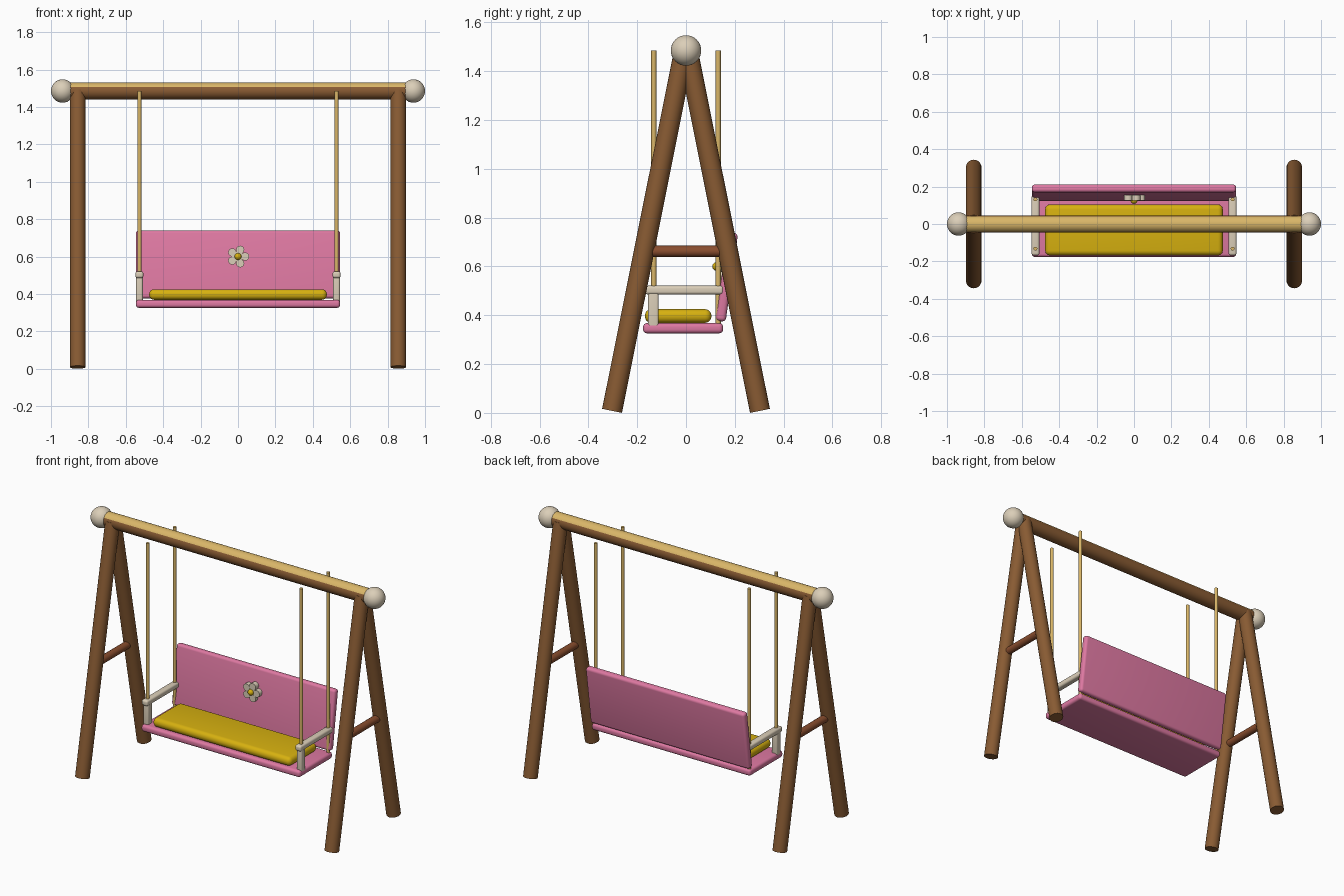
import bpy, bmesh, math
from mathutils import Vector

if "Cube" in bpy.data.objects:
    bpy.data.objects.remove(bpy.data.objects["Cube"])


def material(name, rgb):
    m = bpy.data.materials.new(name)
    m.diffuse_color = (*rgb, 1)
    m.use_nodes = True
    m.node_tree.nodes["Principled BSDF"].inputs["Base Color"].default_value = m.diffuse_color
    return m


BROWN = material("wood brown", (0.25, 0.105, 0.033))
RED = material("reddish brown", (0.25, 0.075, 0.027))
TAN = material("light tan", (0.70, 0.47, 0.14))
CREAM = material("cream", (0.71, 0.62, 0.48))
PINK = material("pink", (0.73, 0.19, 0.36))
YELLOW = material("yellow", (0.68, 0.44, 0.005))


def finish(bm, name, *mats):
    mesh = bpy.data.meshes.new(name)
    bm.to_mesh(mesh)
    bm.free()
    ob = bpy.data.objects.new(name, mesh)
    bpy.context.collection.objects.link(ob)
    for m in mats:
        mesh.materials.append(m)
    bpy.ops.object.select_all(action='DESELECT')
    ob.select_set(True)
    bpy.context.view_layer.objects.active = ob
    bpy.ops.object.shade_smooth_by_angle(angle=math.radians(40))
    return ob


def rod(name, a, b, r, mat, sides=24):
    """Cylinder from point a to point b."""
    a, b = Vector(a), Vector(b)
    bm = bmesh.new()
    bmesh.ops.create_cone(bm, cap_ends=True, segments=sides, radius1=r, radius2=r,
                          depth=(b - a).length)
    rot = (b - a).to_track_quat('Z', 'Y').to_matrix().to_4x4()
    bm.transform(rot)
    bmesh.ops.translate(bm, vec=(a + b) / 2, verts=bm.verts)
    return finish(bm, name, mat)


def ball(name, loc, r, mat, scale=(1, 1, 1)):
    bm = bmesh.new()
    bmesh.ops.create_uvsphere(bm, u_segments=32, v_segments=16, radius=r)
    bmesh.ops.scale(bm, vec=scale, verts=bm.verts)
    bmesh.ops.translate(bm, vec=loc, verts=bm.verts)
    return finish(bm, name, mat)


def slab(name, loc, size, bevel, mat, tilt=0.0):
    """Box with rounded edges."""
    bm = bmesh.new()
    bmesh.ops.create_cube(bm, size=1)
    bmesh.ops.scale(bm, vec=size, verts=bm.verts)
    bmesh.ops.bevel(bm, geom=bm.edges[:], offset=bevel, segments=5, profile=0.5,
                    affect='EDGES', clamp_overlap=True)
    ob = finish(bm, name, mat)
    ob.location = loc
    ob.rotation_euler.x = tilt
    return ob


# Top beam with a light upper side
beam = rod("top_beam", (-0.93, 0, 1.485), (0.93, 0, 1.485), 0.045, BROWN)
beam.data.materials.append(TAN)
for f in beam.data.polygons:
    f.material_index = 1 if f.normal.z > 0.45 else 0

# Mirrored frame, ropes and arms
for side, s in (("left", -1), ("right", 1)):
    ball(f"{side}_end_ball", (s * 0.9375, 0, 1.485), 0.0625, CREAM)
    x = s * 0.857
    for end, t in (("front", -1), ("back", 1)):
        rod(f"{side}_{end}_leg", (x, t * 0.303, 0.0085), (x, t * 0.007, 1.485), 0.0415, BROWN)
        rod(f"{side}_{end}_rope", (s * 0.527, t * 0.132, 0.36), (s * 0.527, t * 0.132, 1.485),
            0.0105, TAN, 12)
    rod(f"{side}_crossbar", (x, -0.165, 0.662), (x, 0.165, 0.662), 0.023, RED, 16)
    slab(f"{side}_armrest", (s * 0.527, -0.007, 0.503), (0.042, 0.322, 0.036), 0.012, CREAM)
    slab(f"{side}_arm_post", (s * 0.527, -0.134, 0.425), (0.036, 0.044, 0.15), 0.01, CREAM)

# Bench
slab("seat", (0, -0.012, 0.347), (1.092, 0.328, 0.042), 0.016, PINK)
slab("seat_cushion", (0, -0.032, 0.397), (0.95, 0.272, 0.056), 0.026, YELLOW)
slab("backrest", (0, 0.167, 0.557), (1.092, 0.042, 0.366), 0.016, PINK, -0.14)

# Flower on the backrest
for i in range(5):
    a = i * math.tau / 5
    px, pz = 0.038 * math.cos(a), 0.6 + 0.038 * math.sin(a)
    rod(f"petal_{i + 1}", (px, 0.126, pz), (px, 0.156, pz), 0.022, CREAM, 16)
rod("flower_base", (0, 0.128, 0.6), (0, 0.156, 0.6), 0.028, CREAM, 16)
ball("flower_center", (0, 0.126, 0.6), 0.018, YELLOW)
